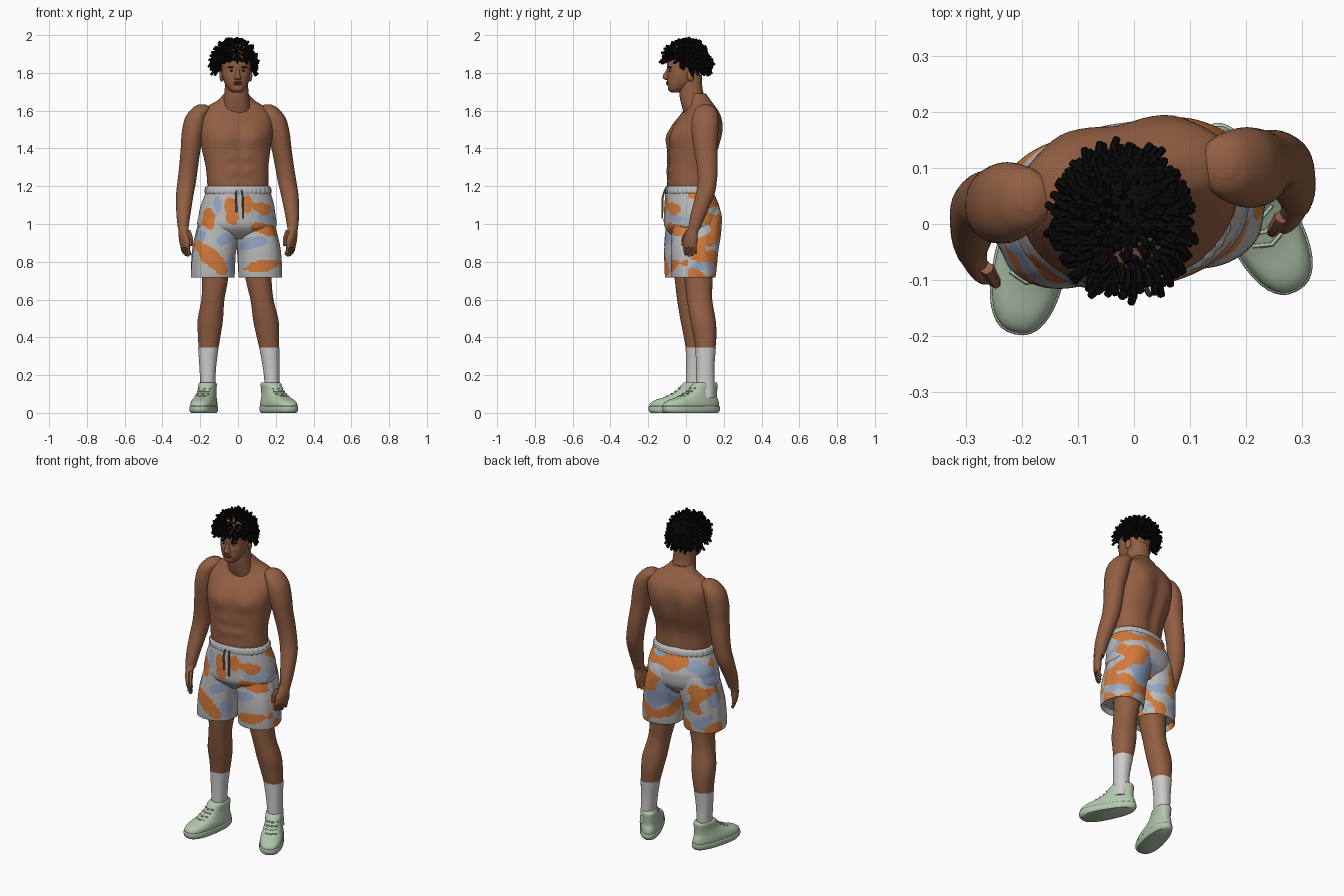
import bpy, bmesh, math, random
from math import sin, cos, radians, exp, pi
from mathutils import Vector, Matrix, noise

random.seed(4)
if "Cube" in bpy.data.objects:
    bpy.data.objects.remove(bpy.data.objects["Cube"])


def material(name, *rgb):
    col = [((c / 255 + .055) / 1.055) ** 2.4 for c in rgb] + [1]
    m = bpy.data.materials.new(name)
    m.use_nodes = True
    m.diffuse_color = col
    node = next(n for n in m.node_tree.nodes if n.type == 'BSDF_PRINCIPLED')
    node.inputs["Base Color"].default_value = col
    node.inputs["Roughness"].default_value = .8
    return m


SKIN = material("brown skin", 146, 95, 67)
LIP = material("lip", 112, 66, 54)
HAIR = material("black hair", 9, 9, 9)
WHITE = material("eye white", 200, 195, 188)
GREY = material("light grey cloth", 186, 186, 186)
ORANGE = material("orange cloth", 212, 122, 58)
BLUE = material("dusty blue cloth", 150, 167, 198)
CORD = material("cord grey", 112, 107, 104)
SOCK = material("sock white", 206, 203, 201)
SHOE = material("pale green shoe", 178, 198, 173)
made = []


def finish(bm, name, mat):
    bmesh.ops.recalc_face_normals(bm, faces=bm.faces)
    me = bpy.data.meshes.new(name)
    bm.to_mesh(me)
    bm.free()
    me.materials.append(mat)
    ob = bpy.data.objects.new(name, me)
    bpy.context.collection.objects.link(ob)
    made.append(ob)
    return ob


def smooth_sections(secs, steps):
    p = [Vector(s) for s in secs]
    out = []
    for i in range(len(p) - 1):
        a, b, c, d = p[max(i - 1, 0)], p[i], p[i + 1], p[min(i + 2, len(p) - 1)]
        for k in range(steps):
            t = k / steps
            out.append(.5 * (2 * b + (c - a) * t + (2 * a - 5 * b + 4 * c - d) * t * t
                             + (3 * b - a - 3 * c + d) * t ** 3))
    return out + [p[-1]]


def loft(name, secs, mat, n=32, steps=6, power=2.2, yaw=0, warp=None):
    """Skin through sections (z, centre x, centre y, radius x, radius y)."""
    bm, rings, turn = bmesh.new(), [], radians(yaw)
    for z, cx, cy, rx, ry in smooth_sections(secs, steps):
        ring = []
        for k in range(n):
            a = 2 * pi * k / n
            x = rx * math.copysign(abs(cos(a)) ** (2 / power), cos(a))
            y = ry * math.copysign(abs(sin(a)) ** (2 / power), sin(a))
            if warp:
                x, y = warp(x, y, z)
            ring.append(bm.verts.new((cx + x * cos(turn) - y * sin(turn),
                                      cy + x * sin(turn) + y * cos(turn), z)))
        rings.append(ring)
    for lo, hi in zip(rings, rings[1:]):
        for k in range(n):
            j = (k + 1) % n
            bm.faces.new((lo[k], lo[j], hi[j], hi[k]))
    bm.faces.new(rings[0])
    bm.faces.new(rings[-1])
    return finish(bm, name, mat)


def ellipsoid(name, loc, size, mat, yaw=0, roll=0):
    bm = bmesh.new()
    m = (Matrix.Translation(loc) @ Matrix.Rotation(radians(yaw), 4, 'Z')
         @ Matrix.Rotation(radians(roll), 4, 'Y') @ Matrix.Diagonal((*size, 1)))
    bmesh.ops.create_uvsphere(bm, u_segments=20, v_segments=12, radius=1, matrix=m)
    return finish(bm, name, mat)


def tubes(name, paths, radius, mat, taper=1):
    cu = bpy.data.curves.new(name, 'CURVE')
    cu.dimensions, cu.bevel_depth, cu.bevel_resolution = '3D', radius, 1
    cu.use_fill_caps = True
    for path in paths:
        sp = cu.splines.new('POLY')
        sp.points.add(len(path) - 1)
        for i, (pt, co) in enumerate(zip(sp.points, path)):
            pt.co = (*co, 1)
            pt.radius = 1 + (taper - 1) * i / (len(path) - 1)
    cu.materials.append(mat)
    ob = bpy.data.objects.new(name, cu)
    bpy.context.collection.objects.link(ob)
    bpy.ops.object.select_all(action='DESELECT')
    ob.select_set(True)
    bpy.context.view_layer.objects.active = ob
    bpy.ops.object.convert(target='MESH')
    ob = bpy.context.view_layer.objects.active
    made.append(ob)
    return ob


def sided(secs, s, dx, dy):
    """Right-hand sections as given, or mirrored and shifted for the left."""
    if s < 0:
        return secs
    return [(z, -x + dx(z), y + dy(z), rx, ry) for z, x, y, rx, ry in secs]


def g(u, centre, width):
    return exp(-((u - centre) / width) ** 2)


# Torso with chest, shoulder blades and spine groove
def muscles(x, y, z):
    if y < 0:
        y -= .014 * g(abs(x), .085, .06) * g(z, 1.46, .05)
        y += .007 * g(x, 0, .015) * g(z, 1.38, .14)
        y -= .004 * g(abs(x), .04, .03) * sin(z * 75) * g(z, 1.29, .08)
    else:
        y -= .016 * g(x, 0, .03) * g(z, 1.36, .17)
        y += .01 * g(abs(x), .1, .05) * g(z, 1.49, .07)
    return x, y


loft("torso", [(1.08, 0, .02, .15, .1), (1.2, 0, .015, .162, .11), (1.3, -.005, .018, .166, .115),
               (1.4, -.01, .035, .183, .13), (1.47, -.01, .045, .193, .132),
               (1.53, -.01, .06, .195, .122), (1.58, -.012, .075, .19, .098),
               (1.62, -.012, .078, .155, .073), (1.655, -.01, .07, .098, .058),
               (1.69, -.01, .055, .065, .05)], SKIN, 64, 8, 2.3, 10, muscles)
loft("neck", [(1.58, -.008, .06, .08, .07), (1.66, -.008, .036, .068, .067),
              (1.72, -.008, .025, .062, .062), (1.79, -.01, .02, .062, .065)], SKIN)


# Head and face
HEAD_YAW = 5


def sockets(x, y, z):
    if y < 0:
        y += .009 * g(abs(x), .032, .015) * g(z, 1.812, .013)
        y += .004 * g(z, 1.728, .008) * g(x, 0, .03)
    return x, y


def on_head(x, y, z):
    return Vector((-.01, 0, 0)) + Matrix.Rotation(radians(HEAD_YAW), 3, 'Z') @ Vector((x, y, z))


loft("head", [(1.695, -.006, -.055, .02, .022), (1.71, -.006, -.05, .04, .044),
              (1.74, -.008, -.03, .06, .071), (1.78, -.01, -.015, .073, .086),
              (1.82, -.01, -.008, .076, .093), (1.87, -.01, -.003, .076, .097),
              (1.92, -.012, 0, .068, .085), (1.95, -.012, 0, .045, .055),
              (1.965, -.012, 0, .01, .01)], SKIN, 56, 8, 2.2, HEAD_YAW, sockets)
nose = [(1.763, .013, -.1, .01), (1.774, .02, -.102, .021), (1.79, .013, -.101, .02),
        (1.815, .009, -.093, .012), (1.838, .008, -.088, .008)]
loft("nose", [(z, *on_head(0, y, 0).xy, rx, ry) for z, rx, y, ry in nose], SKIN, 20, 4, 2, HEAD_YAW)
ellipsoid("upper_lip", on_head(0, -.098, 1.75), (.024, .009, .006), LIP, HEAD_YAW)
ellipsoid("lower_lip", on_head(0, -.096, 1.741), (.02, .01, .006), LIP, HEAD_YAW)
for s, side in ((-1, "right"), (1, "left")):
    ellipsoid(side + "_eye", on_head(s * .032, -.082, 1.811), (.013, .008, .006), WHITE, HEAD_YAW)
    ellipsoid(side + "_iris", on_head(s * .032, -.086, 1.811), (.006, .006, .006), HAIR, HEAD_YAW)
    ellipsoid(side + "_brow", on_head(s * .034, -.09, 1.83), (.02, .006, .004), HAIR,
              HEAD_YAW + s * 18, s * 6)
    ellipsoid(side + "_ear", on_head(s * .076, .018, 1.785), (.01, .02, .032), SKIN, HEAD_YAW + s * 15)

# Hair: a cap covered with short drooping locks
ellipsoid("hair_cap", (-.015, .015, 1.885), (.09, .105, .085), HAIR)
centre, locks = Vector((-.02, .003, 1.87)), []
COUNT = 460
for i in range(COUNT):
    z = 1 - 2 * (i + .5) / COUNT
    a = i * pi * (3 - 5 ** .5)
    r = (1 - z * z) ** .5
    d = Vector((r * cos(a), r * sin(a), z))
    if z < -.45 or (d.y < -.3 and z < .08) or (d.y < .15 and z < -.2):
        continue
    reach, swirl = random.uniform(.88, 1), random.uniform(0, 6)
    path = []
    for k in range(6):
        t = k / 5
        p = Vector((d.x * .138, d.y * .146, d.z * .123)) * (.5 + .5 * t) * reach
        p += Vector((sin(swirl + 5 * t), cos(swirl + 5 * t), 0)) * .007 * t
        p.z -= .035 * t * t * (1 - max(z, 0))
        path.append(centre + p)
    locks.append(path)
tubes("hair_locks", locks, .0115, HAIR, .6)

# Arms and hands
ARM = [(1.632, -.19, .045, .02, .02), (1.612, -.195, .045, .048, .052), (1.56, -.223, .04, .058, .07),
       (1.48, -.239, .035, .059, .07), (1.4, -.25, .035, .053, .062), (1.3, -.262, .04, .05, .055),
       (1.22, -.272, .036, .049, .05), (1.15, -.282, .02, .046, .049), (1.05, -.289, -.018, .037, .041),
       (.97, -.29, -.045, .027, .031)]
HAND = [(1, -.29, -.036, .026, .029), (.95, -.288, -.058, .022, .034),
        (.91, -.283, -.068, .02, .042), (.875, -.28, -.072, .014, .038)]
for s, side in ((-1, "right"), (1, "left")):
    def arm_dx(z): return -.03 * max(0, (z - 1) / .6)
    def arm_dy(z): return .06 + .03 * (1.6 - z) / .7
    yaw = -s * 30
    loft(side + "_arm", sided(ARM, s, arm_dx, arm_dy), SKIN, 32, 6, 2.1)
    palm = sided(HAND, s, arm_dx, arm_dy)
    loft(side + "_palm", palm, SKIN, 24, 5, 2.4, yaw)
    hub = Vector((palm[-1][1], palm[-1][2], .89))
    across = Vector((sin(radians(yaw)), -cos(radians(yaw)), 0))
    inward = Vector((-s * cos(radians(yaw)), -s * sin(radians(yaw)), 0))
    fingers = []
    for k in range(4):
        base = hub + across * (k - 1.5) * .02
        drop = (.045, .056, .06, .054)[k]
        fingers.append([base, base + Vector((0, 0, -drop * .6)) + inward * .003,
                        base + Vector((0, 0, -drop)) + inward * .014])
    tubes(side + "_fingers", fingers, .011, SKIN, .75)
    tubes(side + "_thumb", [[hub + across * o + inward * .012 + Vector((0, 0, h))
                             for o, h in ((.015, .07), (.043, .035), (.046, -.005))]], .013, SKIN, .75)

# Legs and socks
LEG = [(.85, -.12, .01, .078, .085), (.7, -.122, .015, .068, .074), (.6, -.133, .02, .061, .067),
       (.49, -.147, .038, .067, .067), (.41, -.152, .048, .06, .061), (.33, -.157, .052, .051, .051)]
SOCKS = [(.345, -.157, .052, .054, .054), (.25, -.16, .05, .045, .049),
         (.16, -.16, .05, .04, .049), (.08, -.16, .05, .042, .05)]
SHORT_LEG = [(.745, -.135, .005, .1, .1), (.72, -.135, .005, .114, .115), (.85, -.128, .01, .114, .125),
             (.95, -.11, .02, .112, .13), (1.05, -.09, .025, .1, .128), (1.12, -.08, .025, .075, .1)]
cloth = []
for s, side in ((-1, "right"), (1, "left")):
    def leg_dx(z): return (.5 - z) * .06
    def leg_dy(z): return .052
    loft(side + "_leg", sided(LEG, s, leg_dx, leg_dy), SKIN)
    loft(side + "_sock", sided(SOCKS, s, leg_dx, leg_dy), SOCK)
    cloth.append(loft(side + "_shorts_leg", sided(SHORT_LEG, s, lambda z: -.017, lambda z: .035),
                      GREY, 112, 14, 2.3, 8,
                      lambda x, y, z: (x * (1 + .015 * sin(9 * y / .1 + 12 * z)), y)))

# Shorts seat, waistband and cords
cloth.append(loft("shorts_seat", [(.92, 0, .03, .1, .08), (.98, -.005, .03, .203, .138),
                                  (1.05, -.005, .033, .203, .148), (1.1, -.003, .03, .194, .142),
                                  (1.15, 0, .022, .178, .13), (1.18, 0, .018, .168, .122)],
                  GREY, 160, 10, 2.2, 8))


def gather(x, y, z):
    k = 1 + .012 * sin(36 * math.atan2(y, x))
    return x * k, y * k


loft("waistband", [(1.16, 0, .018, .172, .126), (1.17, 0, .018, .176, .129), (1.19, 0, .018, .173, .127),
                   (1.2, 0, .017, .166, .12)], GREY, 144, 3, 2.2, 8, gather)
tubes("drawstrings", [[(x, -.112, 1.18), (x * 1.3, -.124, 1.14), (x * 1.2 + .004, -.126, low)]
                      for x, low in ((-.009, 1.06), (.02, 1.03))], .005, CORD)

# Cloth patches: placed ovals at the front, noise elsewhere (x, z, half sizes, tilt)
OVALS = {1: [(-.14, .82, .12, .042, -45), (-.155, 1.03, .035, .06, 0), (-.035, 1.07, .036, .075, 10),
             (.045, 1.1, .03, .05, 0), (.13, 1.08, .055, .03, -15), (.15, .97, .08, .032, -15),
             (.13, .78, .1, .032, 10)],
         2: [(.08, .9, .09, .03, 15), (-.07, .92, .05, .03, 30), (.15, 1.03, .06, .018, -10),
             (-.04, .79, .02, .05, 0), (-.2, .93, .03, .04, 0), (-.11, 1.1, .02, .045, 0)]}


def patch(p):
    if p.y < .01:
        for index, ovals in OVALS.items():
            for x, z, a, b, tilt in ovals:
                t = radians(tilt)
                u = (p.x - x) * cos(t) + (p.z - z) * sin(t)
                v = (p.z - z) * cos(t) - (p.x - x) * sin(t)
                if (u / a) ** 2 + (v / b) ** 2 + .6 * noise.noise(p * 25) < 1:
                    return index
        return 0
    q = Vector((p.x * 8, p.y * 8, p.z * 13))
    if noise.noise(q) > .06:
        return 1
    return 2 if noise.noise(q + Vector((7, 3, 5))) > .16 else 0


for ob in cloth:
    ob.data.materials.append(ORANGE)
    ob.data.materials.append(BLUE)
    for face in ob.data.polygons:
        face.material_index = patch(face.center)


# Shoes: upper, sole and laces
def toe_flare(x, y, z):
    return x * (1 - .8 * y), y


UPPER = [(.02, 0, 0, .058, .16), (.045, 0, 0, .061, .162), (.065, 0, .01, .058, .148),
         (.085, 0, .035, .052, .115), (.115, 0, .065, .046, .085), (.15, 0, .082, .046, .07),
         (.162, 0, .085, .04, .06)]
SOLE = [(0, 0, 0, .058, .155), (.012, 0, 0, .064, .166), (.032, 0, 0, .064, .167), (.036, 0, 0, .06, .162)]
for side, x, y, yaw in (("right", -.177, -.033, -12), ("left", .212, .028, 28)):
    laces = [[(w, ly + .4 * abs(w), lz) for w in (-.032, -.016, 0, .016, .032)]
             for ly, lz in ((-.072, .088), (-.047, .1), (-.024, .113), (-.005, .13))]
    for ob in (loft(side + "_shoe_upper", UPPER, SHOE, 40, 5, 2.4, 0, toe_flare),
               loft(side + "_shoe_sole", SOLE, SHOE, 40, 3, 2.4, 0, toe_flare),
               tubes(side + "_laces", laces, .005, SHOE)):
        ob.location = (x, y, 0)
        ob.rotation_euler.z = radians(yaw)

bpy.ops.object.select_all(action='DESELECT')
for ob in made:
    ob.select_set(True)
bpy.context.view_layer.objects.active = made[0]
bpy.ops.object.shade_smooth_by_angle(angle=radians(50))
